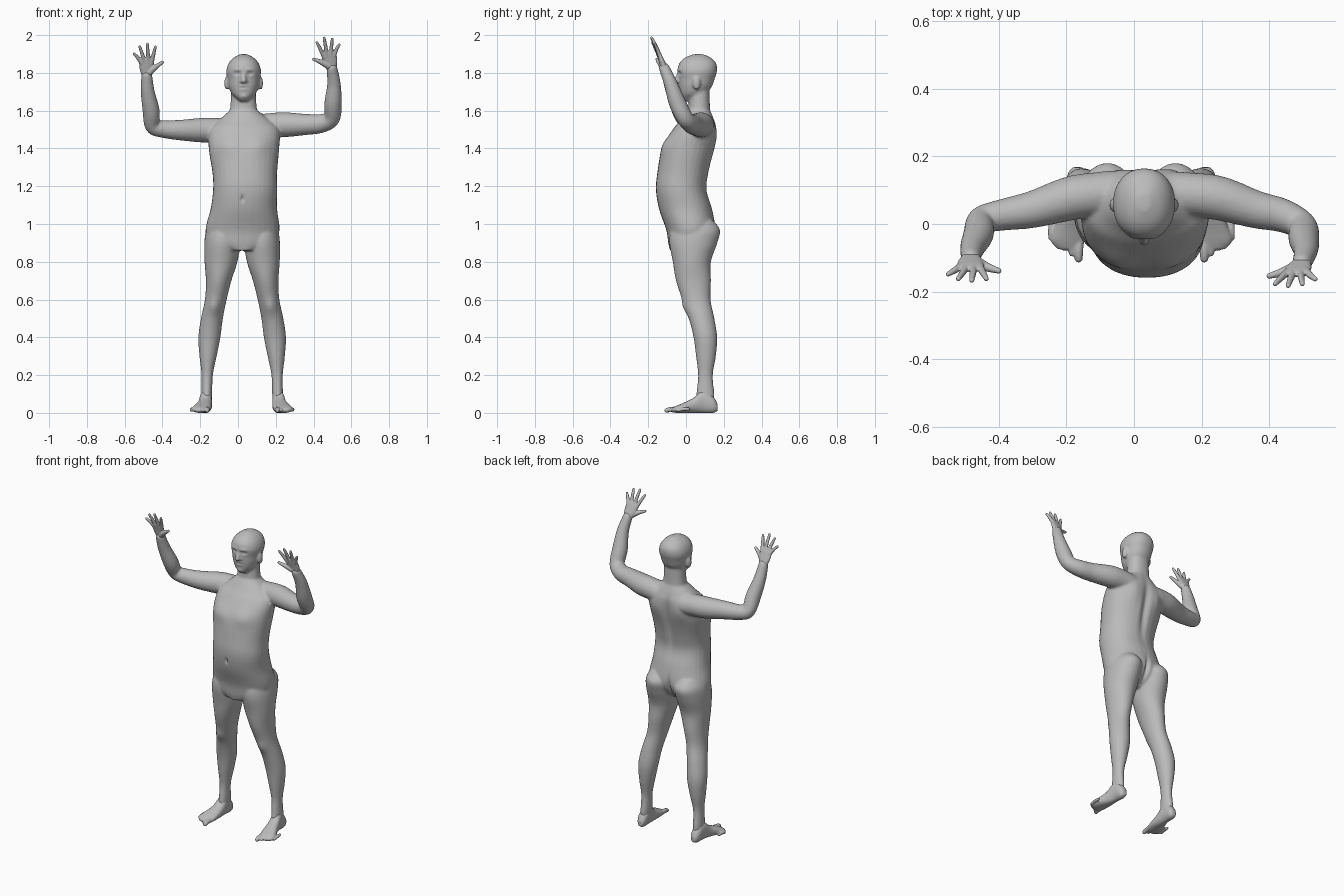
import bpy, bmesh, math
from mathutils import Matrix, Vector

cube = bpy.data.objects.get("Cube")
if cube:
    bpy.data.objects.remove(cube, do_unlink=True)

MID = 0.022      # symmetry plane of the legs
FACE = 0.03      # symmetry plane of the head

skin = bpy.data.materials.new("grey_skin")
skin.use_nodes = True
grey = (0.5, 0.5, 0.5, 1)
skin.diffuse_color = grey
skin.node_tree.nodes["Principled BSDF"].inputs["Base Color"].default_value = grey


def spline(rows, steps=5):
    """Pass a smooth curve through rows of numbers."""
    rows = [Vector(r) for r in rows]
    out = []
    for i in range(len(rows) - 1):
        a, b = rows[max(i - 1, 0)], rows[i]
        c, d = rows[i + 1], rows[min(i + 2, len(rows) - 1)]
        for s in range(steps):
            t = s / steps
            out.append(b + (c - a) * (t / 2) + (a * 2 - b * 5 + c * 4 - d) * (t * t / 2)
                       + (b * 3 - a - c * 3 + d) * (t ** 3 / 2))
    return out + [rows[-1]]


def skin_rings(bm, rings):
    """Bridge rings of points into a closed tube."""
    loops = [[bm.verts.new(p) for p in ring] for ring in rings]
    n = len(loops[0])
    faces = [bm.faces.new(loops[0]), bm.faces.new(loops[-1])]
    for lo, hi in zip(loops, loops[1:]):
        for i in range(n):
            j = (i + 1) % n
            faces.append(bm.faces.new((lo[i], lo[j], hi[j], hi[i])))
    bmesh.ops.recalc_face_normals(bm, faces=faces)


def loft(bm, rows, axis="z", power=2.2, mirror=None, n=32):
    """Rows hold position on the axis, then the limits of two other axes."""
    rings = []
    for t, a0, a1, b0, b1 in spline(rows):
        ring = []
        for k in range(n):
            c, s = math.cos(math.tau * k / n), math.sin(math.tau * k / n)
            a = (a0 + a1) / 2 + (a1 - a0) / 2 * math.copysign(abs(c) ** (2 / power), c)
            b = (b0 + b1) / 2 + (b1 - b0) / 2 * math.copysign(abs(s) ** (2 / power), s)
            if mirror is not None:
                a = 2 * mirror - a
            ring.append((a, b, t) if axis == "z" else (a, t, b))
        rings.append(ring)
    skin_rings(bm, rings)


def ball(bm, centre, size):
    m = Matrix.Translation(centre) @ Matrix.Diagonal((*size, 1))
    bmesh.ops.create_uvsphere(bm, u_segments=16, v_segments=10, radius=1, matrix=m)


def tube(bm, rows, n=20):
    """Round limb along rows of x, y, z, radius, with rounded ends."""
    pts = spline(rows)
    rings = []
    for i, p in enumerate(pts):
        way = (pts[min(i + 1, len(pts) - 1)] - pts[max(i - 1, 0)]).to_3d()
        turn = way.to_track_quat("Z", "Y")
        rings.append([p.to_3d() + turn @ Vector((math.cos(math.tau * k / n),
                      math.sin(math.tau * k / n), 0)) * p[3] for k in range(n)])
    skin_rings(bm, rings)
    for p in (pts[0], pts[-1]):
        ball(bm, p.to_3d(), [p[3]] * 3)


def finish(bm, name, voxel, smooth, dents=()):
    """Fuse the pieces into one skin, soften it, then push details in or out."""
    me = bpy.data.meshes.new(name)
    bm.to_mesh(me)
    bm.free()
    ob = bpy.data.objects.new(name, me)
    bpy.context.collection.objects.link(ob)
    fuse = ob.modifiers.new("fuse", "REMESH")
    fuse.mode, fuse.voxel_size = "VOXEL", voxel
    soft = ob.modifiers.new("soften", "SMOOTH")
    soft.factor, soft.iterations = 0.5, smooth
    bpy.context.view_layer.update()
    done = bpy.data.meshes.new_from_object(ob.evaluated_get(bpy.context.evaluated_depsgraph_get()))
    ob.modifiers.clear()
    ob.data = done
    done.name = name
    for x, y, z, rx, rz, depth in dents:
        for v in done.vertices:
            dx, dy, dz = v.co - Vector((x, y, z))
            if abs(dy) < 0.08:
                v.co.y += depth * math.exp(-(dx / rx) ** 2 - (dz / rz) ** 2)
    done.materials.clear()
    done.materials.append(skin)
    for p in done.polygons:
        p.use_smooth = True
        p.material_index = 0


body = bmesh.new()
# Torso, from crotch to collar
loft(body, [(.86, -.05, .1, -.085, .07), (.9, -.15, .19, -.094, .12), (.97, -.172, .22, -.105, .155),
            (1.08, -.145, .207, -.143, .138), (1.18, -.132, .208, -.159, .11),
            (1.27, -.135, .207, -.152, .12), (1.4, -.155, .218, -.127, .15),
            (1.5, -.15, .22, -.07, .16), (1.55, -.1, .17, -.03, .15), (1.6, -.045, .105, .005, .13)])
# Neck
loft(body, [(1.54, -.06, .12, .0, .14), (1.61, -.042, .1, .012, .128), (1.72, -.035, .093, .02, .125)])
# Head
loft(body, [(1.65, .008, .052, -.012, .05), (1.665, -.008, .068, -.024, .08),
            (1.69, -.034, .094, -.03, .11), (1.73, -.05, .11, -.036, .138),
            (1.77, -.056, .116, -.038, .152), (1.81, -.062, .122, -.044, .164),
            (1.85, -.05, .11, -.036, .16), (1.88, -.024, .084, -.006, .132), (1.899, .012, .048, .04, .09)])
tube(body, [(FACE, -.034, 1.805, .009), (FACE, -.046, 1.775, .012), (FACE, -.05, 1.758, .015)])
for side in (-1, 1):
    ball(body, (FACE + side * .09, .056, 1.745), (.013, .021, .036))
    ball(body, (FACE + side * .012, -.041, 1.756), (.009, .01, .008))
# Legs
for mirror in (None, MID):
    loft(body, [(1.02, -.14, -.02, -.05, .14), (.97, -.168, .012, -.08, .18), (.9, -.178, .012, -.088, .166),
                (.8, -.177, -.003, -.07, .132), (.7, -.17, -.035, -.053, .132), (.6, -.175, -.06, -.02, .13),
                (.5, -.196, -.08, .015, .15), (.4, -.21, -.093, .04, .165), (.3, -.204, -.113, .053, .158),
                (.2, -.193, -.133, .064, .142), (.1, -.194, -.137, .055, .15), (.04, -.194, -.142, .05, .15)],
         mirror=mirror, power=2)
# Arms
tube(body, [(-.05, .09, 1.5, .06), (-.17, .08, 1.497, .066), (-.3, .043, 1.497, .055), (-.4, .025, 1.503, .046),
            (-.452, .01, 1.52, .042), (-.46, -.03, 1.6, .045), (-.478, -.07, 1.7, .037), (-.483, -.1, 1.785, .029)])
tube(body, [(.1, .09, 1.52, .06), (.235, .08, 1.525, .066), (.36, .043, 1.527, .056), (.44, .025, 1.532, .05),
            (.496, -.005, 1.56, .044), (.503, -.045, 1.64, .046), (.508, -.08, 1.74, .036), (.497, -.115, 1.825, .029)])

# Face, chest, navel, back and knee details: x, y, z, two radii, push along y
dents = [(FACE, -.03, 1.722, .026, .004, .004), (FACE, -.03, 1.73, .02, .005, -.004),
         (FACE, -.03, 1.713, .018, .005, -.004), (FACE, -.03, 1.675, .02, .012, -.006),
         (.024, -.14, 1.135, .007, .016, .014), (.03, .13, 1.36, .022, .15, -.016),
         (MID, .16, .95, .012, .06, -.02)]
for side in (-1, 1):
    dents += [(FACE + side * .033, -.03, 1.797, .016, .009, .012),
              (FACE + side * .033, -.03, 1.817, .024, .008, -.005),
              (FACE + side * .033, -.03, 1.797, .01, .004, -.004),
              (FACE + side * .085, -.1, 1.42, .06, .05, -.012),
              (FACE + side * .09, .14, 1.45, .05, .07, .012),
              (MID + side * .15, .0, .56, .03, .04, -.01)]
finish(body, "body", .007, 5, dents)

# Hands, built upright at the wrist with the thumb towards +x
fingers = [(-.028, -.067, .125), (-.011, -.037, .165), (.009, .003, .181), (.026, .046, .165)]
for name, wrist, flip, lean in (("right_hand", (-.483, -.1, 1.785), 1, 0),
                                ("left_hand", (.497, -.115, 1.822), -1, -13)):
    hand = bmesh.new()
    loft(hand, [(-.03, -.026, .026, -.022, .024), (.0, -.027, .027, -.018, .02),
                (.04, -.038, .037, -.014, .016), (.08, -.04, .038, -.011, .012), (.1, -.03, .03, -.008, .008)])
    for base, tip, height in fingers:
        tube(hand, [(base, 0, .07, .0115), ((base + tip) / 2, -.002, (.08 + height) / 2, .01),
                    (tip, -.006, height, .0075)], n=12)
    tube(hand, [(.015, -.004, .02, .017), (.05, -.01, .055, .013), (.083, -.012, .08, .0085)], n=12)
    place = (Matrix.Translation(wrist) @ Matrix.Rotation(math.radians(lean), 4, "Y")
             @ Matrix.Rotation(math.radians(20), 4, "X") @ Matrix.Diagonal((flip, 1, 1, 1)))
    bmesh.ops.transform(hand, matrix=place, verts=hand.verts)
    bmesh.ops.recalc_face_normals(hand, faces=hand.faces)
    finish(hand, name, .0035, 2)

# Feet with five toes
for name, mirror in (("right_foot", None), ("left_foot", MID)):
    foot = bmesh.new()
    loft(foot, [(.168, -.182, -.152, .012, .045), (.145, -.197, -.14, .0, .085), (.09, -.203, -.138, .0, .12),
                (.04, -.215, -.138, .0, .08), (-.01, -.235, -.14, .0, .055),
                (-.05, -.246, -.146, .0, .038), (-.075, -.225, -.152, .004, .026)], axis="y", mirror=mirror)
    for i in range(5):
        size = .014 if i == 0 else .0105 - i * .0004
        x, y = -.164 - i * .0205, -.102 + i * .015
        row = [(x + .002, y + .055, .02, size), (x, y + .02, .018, size), (x, y, .013, size * .9)]
        if mirror is not None:
            row = [(2 * mirror - r[0], *r[1:]) for r in row]
        tube(foot, row, n=12)
    finish(foot, name, .0045, 2)
